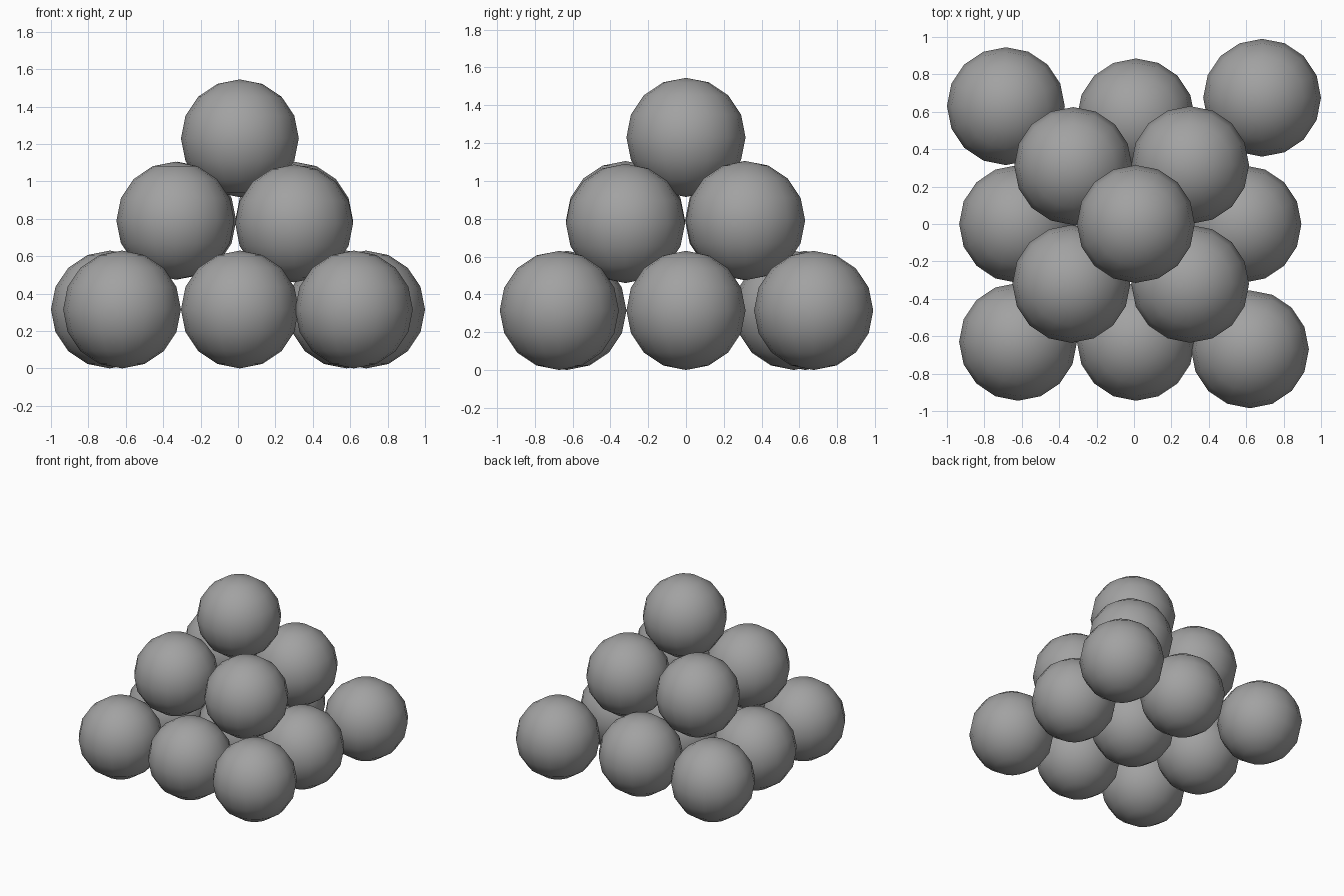
import bpy

default_cube = bpy.data.objects.get("Cube")
if default_cube:
    bpy.data.objects.remove(default_cube, do_unlink=True)

# One plain grey for the whole stack
grey = bpy.data.materials.new("stone grey")
grey.use_nodes = True
color = (0.36, 0.36, 0.36, 1.0)
grey.diffuse_color = color
grey.node_tree.nodes["Principled BSDF"].inputs["Base Color"].default_value = color

RADIUS = 0.315


def ball(name, x, y, z):
    bpy.ops.mesh.primitive_uv_sphere_add(
        segments=16, ring_count=8, radius=RADIUS, location=(x, y, z))
    obj = bpy.context.object
    obj.name = obj.data.name = name
    obj.data.materials.append(grey)
    bpy.ops.object.shade_smooth_by_angle()


# Bottom layer: three by three, with the corners rolled slightly outward
bottom = {
    "front_right": (-0.62, -0.63), "front_middle": (0.01, -0.63),
    "front_left": (0.62, -0.67), "middle_right": (-0.62, 0.0),
    "centre": (0.01, 0.0), "middle_left": (0.58, 0.0),
    "back_right": (-0.685, 0.63), "back_middle": (0.01, 0.57),
    "back_left": (0.685, 0.675),
}
for place, (x, y) in bottom.items():
    ball("bottom_ball_" + place, x, y, RADIUS)

# Middle layer: two by two, resting in the hollows
middle = {
    "front_right": (-0.335, -0.32, 0.79), "front_left": (0.30, -0.32, 0.775),
    "back_right": (-0.325, 0.31, 0.79), "back_left": (0.30, 0.315, 0.79),
}
for place, position in middle.items():
    ball("middle_ball_" + place, *position)

# Top ball
ball("top_ball", 0.01, 0.0, 1.23)
